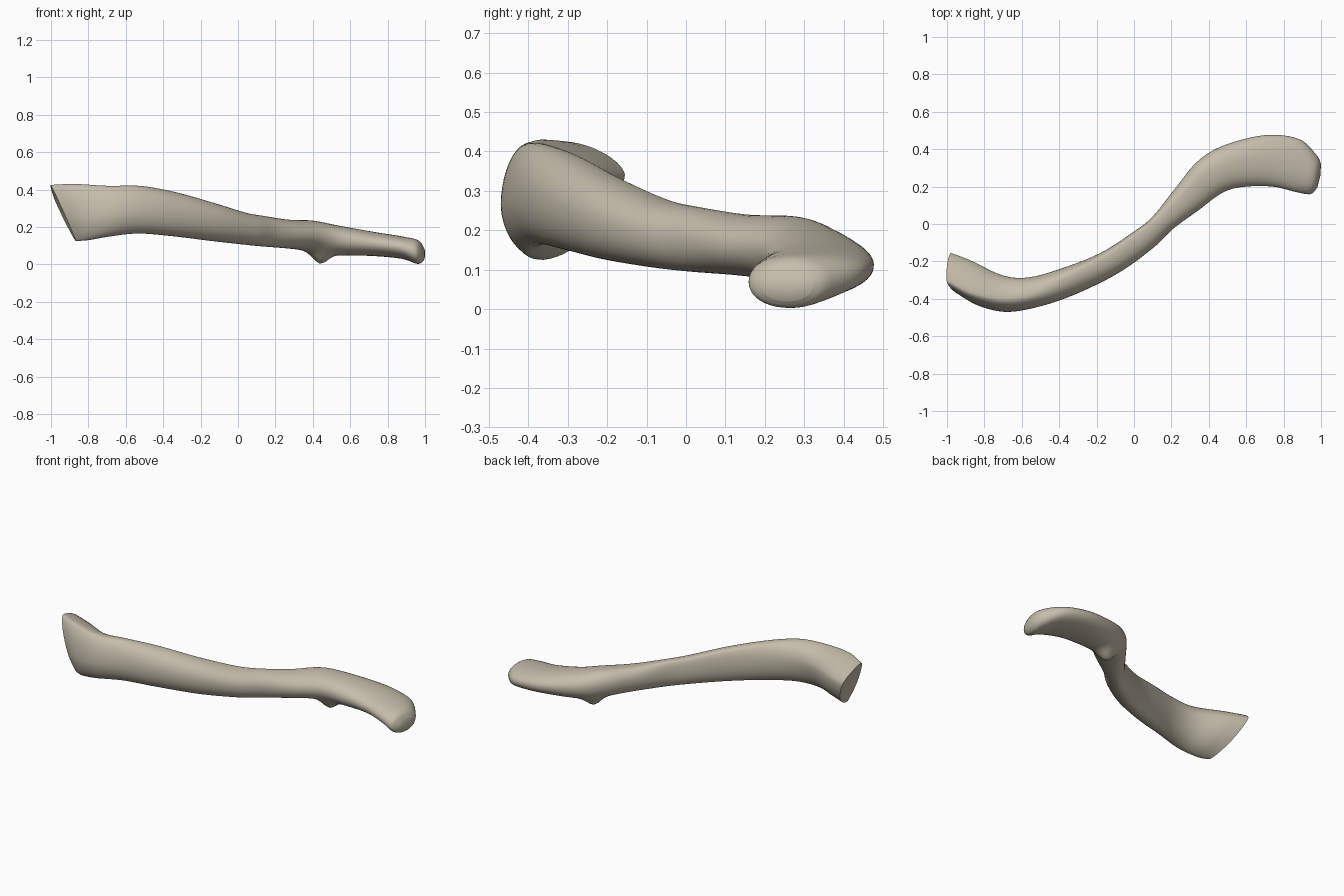
import bpy
import bmesh
import math
from mathutils import Vector

old = bpy.data.objects.get("Cube")
if old:
    bpy.data.objects.remove(old, do_unlink=True)

RING = 40       # points round each cross-section
STEPS = 6       # rings between neighbouring stations

# Stations from the flared inner end to the flat outer end:
# front x, front y, back x, back y, top z, bottom z, crest shift, keel shift
STATIONS = [
    (-.93, -.385, -.95, -.155, .425, .125, -.3, -.8),
    (-.83, -.44, -.85, -.2, .43, .13, -.4, -.6),
    (-.68, -.47, -.7, -.275, .42, .15, -.3, -.3),
    (-.5, -.44, -.56, -.285, .42, .165, -.1, 0),
    (-.3, -.37, -.38, -.235, .39, .15, .3, .1),
    (-.08, -.26, -.18, -.155, .335, .125, .6, .2),
    (.1, -.13, 0, -.04, .28, .105, .7, .2),
    (.21, -.025, .1, .04, .26, .095, .6, .2),
    (.34, .07, .22, .19, .24, .085, .4, .2),
    (.47, .165, .34, .335, .235, .07, .3, .2),
    (.58, .198, .48, .42, .21, .05, .2, .1),
    (.74, .2, .7, .475, .175, .045, .1, 0),
    (.87, .17, .88, .455, .15, .03, 0, 0),
    (.945, .16, .975, .37, .13, .003, 0, 0),
    (.98, .195, 1, .32, .09, .02, 0, 0),
]


def lerp(a, b, t):
    return a + (b - a) * t


def spline(rows, i, t):
    """Smooth blend of station i into station i + 1."""
    last = len(rows) - 1
    near = [rows[min(max(k, 0), last)] for k in range(i - 1, i + 3)]
    return [b + t / 2 * (c - a + t * (2*a - 5*b + 4*c - d + t * (3*(b - c) + d - a)))
            for a, b, c, d in zip(*near)]


def power(value, exponent):
    return math.copysign(abs(value) ** exponent, value)


def section(row, along):
    """Four joined quarter arcs: front, crest, back and keel."""
    fx, fy, bx, by, top, low, crest, keel = row
    front, back = Vector((fx, fy, 0)), Vector((bx, by, 0))
    medial = max(0, 1 - along / .25)
    exponent = lerp(.95, 1.25, medial)
    front_z = lerp(low, top, lerp(.5, .33, medial))
    back_z = lerp(low, top, lerp(.55, .72, medial))
    points = []
    for k in range(RING):
        angle = math.tau * k / RING
        c, s = power(math.cos(angle), exponent), power(math.sin(angle), exponent)
        peak = crest if s >= 0 else keel
        side = 1 if c >= 0 else -1
        across = peak + (side - peak) * abs(c)
        side_z = back_z if c >= 0 else front_z
        z = lerp(side_z, top if s >= 0 else low, abs(s))
        p = front.lerp(back, (across + 1) / 2)
        # the inner end face leans outward at the top
        height = (z - low) / (top - low) - .5
        p.x -= .13 * height * max(0, 1 - along / .16)
        p.z = z
        points.append(p)
    return points


def raise_tubercle(p):
    """Small knob under the outer bend."""
    if p.z < .13:
        reach = ((p.x - .44) / .055) ** 2 + ((p.y - .28) / .06) ** 2
        p.z -= .06 * math.exp(-reach)
    return p


# Bone shaft lofted through the stations
bm = bmesh.new()
rings = []
spans = len(STATIONS) - 1
for n in range(spans * STEPS + 1):
    i = min(n // STEPS, spans - 1)
    row = spline(STATIONS, i, n / STEPS - i)
    points = section(row, n / (spans * STEPS))
    rings.append([bm.verts.new(raise_tubercle(p)) for p in points])
for a, b in zip(rings, rings[1:]):
    for k in range(RING):
        j = (k + 1) % RING
        bm.faces.new((a[k], a[j], b[j], b[k]))

# End faces: a shallow hollow at the inner end, a dome at the outer end
for ring, push in ((rings[0], .015), (rings[-1], .006)):
    middle = sum((v.co for v in ring), Vector()) / RING
    hub = bm.verts.new(middle + Vector((push, 0, 0)))
    for k in range(RING):
        bm.faces.new((ring[k], ring[(k + 1) % RING], hub))
bmesh.ops.recalc_face_normals(bm, faces=bm.faces)

mesh = bpy.data.meshes.new("collar_bone")
bm.to_mesh(mesh)
bm.free()
bone = bpy.data.objects.new("collar_bone", mesh)
bpy.context.collection.objects.link(bone)

# Bone colour
ivory = bpy.data.materials.new("bone_ivory")
ivory.use_nodes = True
colour = (.56, .51, .41, 1)
ivory.diffuse_color = colour
ivory.node_tree.nodes["Principled BSDF"].inputs["Base Color"].default_value = colour
mesh.materials.append(ivory)

bpy.ops.object.select_all(action="DESELECT")
bone.select_set(True)
bpy.context.view_layer.objects.active = bone
bpy.ops.object.shade_smooth_by_angle(angle=math.radians(40))
